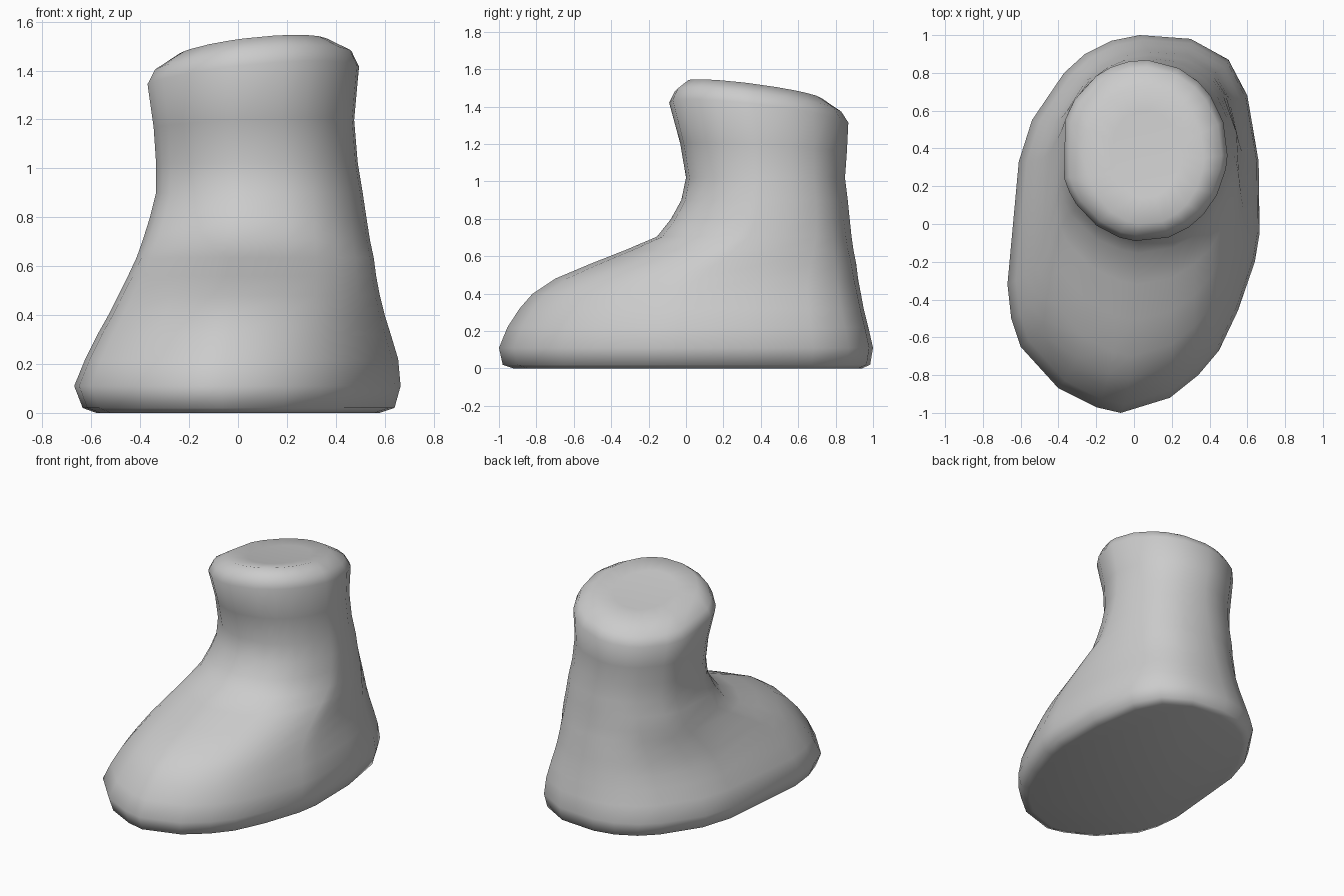
import bpy, bmesh
from mathutils import Vector

if "Cube" in bpy.data.objects:
    bpy.data.objects.remove(bpy.data.objects["Cube"])

# Sole outline seen from above (counter-clockwise)
OUTLINE = [(-.07, -1), (.19, -.92), (.34, -.8), (.45, -.67), (.55, -.46), (.64, -.2), (.665, -.05),
           (.66, .33), (.6, .68), (.5, .87), (.3, .98), (.03, 1), (-.12, .97), (-.26, .9),
           (-.37, .8), (-.54, .55), (-.61, .33), (-.67, -.32), (-.65, -.5), (-.6, -.65),
           (-.4, -.87), (-.2, -.97)]

# Sections: height, x min, x max, y min, y max, roundness, tilt
SECTIONS = [
    (0.00, -.58, .58, -.92, .94, 0, 0),
    (0.02, -.635, .64, -.98, .985, 0, 0),
    (0.11, -.67, .665, -1.0, 1.0, 0, 0),
    (0.22, -.625, .655, -.955, .975, 0, 0),
    (0.32, -.575, .625, -.89, .95, 0, 0),
    (0.40, -.53, .60, -.82, .935, .05, 0),
    (0.48, -.49, .58, -.70, .92, .12, 0),
    (0.56, -.45, .565, -.51, .91, .25, 0),
    (0.635, -.415, .555, -.32, .895, .4, 0),
    (0.705, -.39, .54, -.155, .885, .55, 0),
    (0.80, -.36, .525, -.08, .875, .7, 0),
    (0.90, -.335, .51, -.025, .865, .8, 0),
    (1.02, -.335, .49, .0, .85, .9, 0),
    (1.18, -.345, .475, -.03, .86, 1, .4),
    (1.37, -.37, .495, -.09, .868, 1, .9),
    (1.43, -.34, .465, -.06, .83, 1, 1),
    (1.485, -.24, .37, .0, .73, 1, 1),
    (1.475, -.12, .25, .14, .60, 1, 1),
]


def section(z, x0, x1, y0, y1, roundness, tilt):
    """Blend sole outline to a circle, fit it to the box, then tilt it."""
    pts = []
    for x, y in OUTLINE:
        p = Vector((x / .67, y))
        pts.append(p.lerp(p.normalized(), roundness))
    xs, ys = [p.x for p in pts], [p.y for p in pts]
    ring = []
    for p in pts:
        x = x0 + (x1 - x0) * (p.x - min(xs)) / (max(xs) - min(xs))
        y = y0 + (y1 - y0) * (p.y - min(ys)) / (max(ys) - min(ys))
        ring.append((x, y, z + tilt * (.11 * (x - .065) - .13 * (y - .39))))
    return ring


# Boot body lofted through the sections
bm = bmesh.new()
rings = [[bm.verts.new(c) for c in section(*s)] for s in SECTIONS]
n = len(OUTLINE)
for a, b in zip(rings, rings[1:]):
    for i in range(n):
        j = (i + 1) % n
        bm.faces.new((a[i], a[j], b[j], b[i]))

# Flat sole and closed top
bm.faces.new(rings[0][::-1])
bm.faces.new(rings[-1])
bmesh.ops.recalc_face_normals(bm, faces=bm.faces[:])

mesh = bpy.data.meshes.new("boot")
bm.to_mesh(mesh)
bm.free()
boot = bpy.data.objects.new("boot", mesh)
bpy.context.collection.objects.link(boot)
bpy.context.view_layer.objects.active = boot
boot.select_set(True)
bpy.ops.object.shade_smooth_by_angle(angle=1.2)
